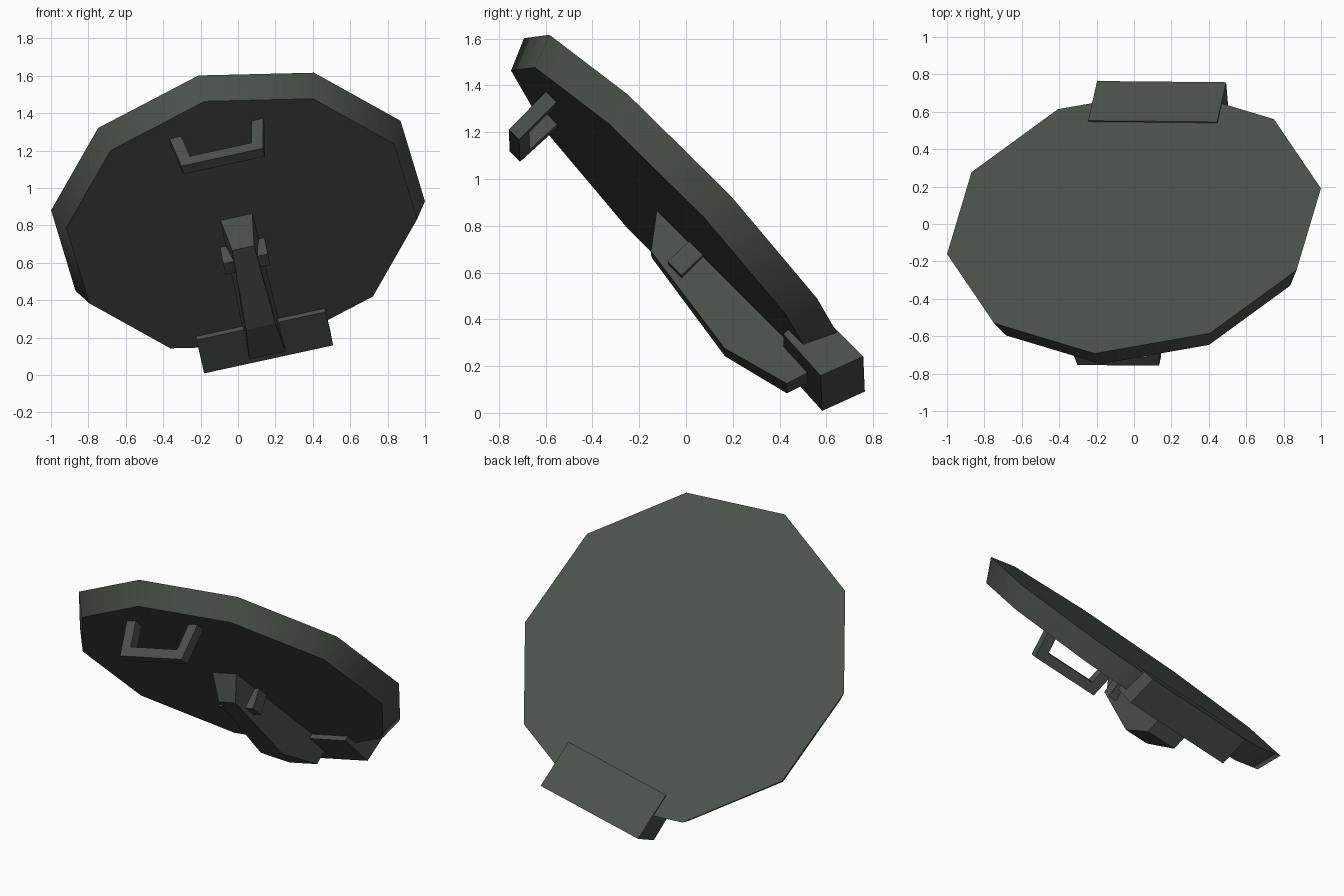
import bpy, bmesh, math
from mathutils import Vector, Matrix

if "Cube" in bpy.data.objects:
    bpy.data.objects.remove(bpy.data.objects["Cube"])

# Tilted frame of the hatch: u along the hinge, v towards the hinge, n out of the top
n = Vector((-0.142, 0.716, 0.684)).normalized()
u = Vector((0.977, -0.01, 0.212))
u = (u - n * u.dot(n)).normalized()
v = n.cross(u)
FRAME = Matrix.Translation((0, 0.015, 0.905)) @ Matrix((u, v, n)).transposed().to_4x4()
MID = -0.02  # centre line of the fittings along u

paint = bpy.data.materials.new("dark green grey")
paint.diffuse_color = (0.068, 0.083, 0.068, 1)
paint.use_nodes = True
paint.node_tree.nodes["Principled BSDF"].inputs["Base Color"].default_value = paint.diffuse_color


def loft(name, rings, smooth=False):
    """Join rings of local points with side faces and cap both ends."""
    bm = bmesh.new()
    loops = [[bm.verts.new(p) for p in ring] for ring in rings]
    for a, b in zip(loops, loops[1:]):
        for i in range(len(a)):
            j = (i + 1) % len(a)
            bm.faces.new((a[i], a[j], b[j], b[i]))
    bm.faces.new(loops[0])
    bm.faces.new(loops[-1])
    bmesh.ops.recalc_face_normals(bm, faces=bm.faces)
    me = bpy.data.meshes.new(name)
    bm.to_mesh(me)
    bm.free()
    me.materials.append(paint)
    ob = bpy.data.objects.new(name, me)
    ob.matrix_world = FRAME
    bpy.context.collection.objects.link(ob)
    if smooth:
        bpy.ops.object.select_all(action='DESELECT')
        ob.select_set(True)
        bpy.context.view_layer.objects.active = ob
        bpy.ops.object.shade_smooth_by_angle(angle=math.radians(40))
    return ob


def across(name, profile, smooth=False):
    """Symmetric part from (v, n, half width) points."""
    return loft(name, [[(MID + s * w, a, h) for a, h, w in profile] for s in (-1, 1)], smooth)


def decagon(radius, h):
    return [(radius * math.cos(math.radians(15.1 + 36 * k)),
             radius * math.sin(math.radians(15.1 + 36 * k)), h) for k in range(10)]


# Ten-sided lid, narrower underneath
loft("hatch_lid", [decagon(1.015, 0), decagon(0.952, -0.139)], True)

# Hinge block at the low edge
across("hinge", [(a, h, 0.353) for a, h in
                 ((0.757, 0.008), (1.06, 0.008), (0.993, -0.181), (0.75, -0.168))])

# Faceted lever arm under the lid
across("lever_arm", [(-0.06, -0.135, 0.088), (0.048, -0.276, 0.06), (0.575, -0.351, 0.08),
                     (0.874, -0.272, 0.1), (0.9, -0.187, 0.1), (0.9, -0.135, 0.1)])

# Pivot block through the arm
across("pivot_block", [(a, h, 0.122) for a, h in
                       ((0.14, -0.135), (0.225, -0.135), (0.225, -0.265), (0.14, -0.265))])

# Splayed grab handle
outline = [(-0.257, -0.135), (-0.223, -0.362), (0.223, -0.362), (0.257, -0.135),
           (0.192, -0.135), (0.168, -0.302), (-0.168, -0.302), (-0.192, -0.135)]
loft("grab_handle", [[(MID + x, a, h) for x, h in outline] for a in (-0.733, -0.67)])
